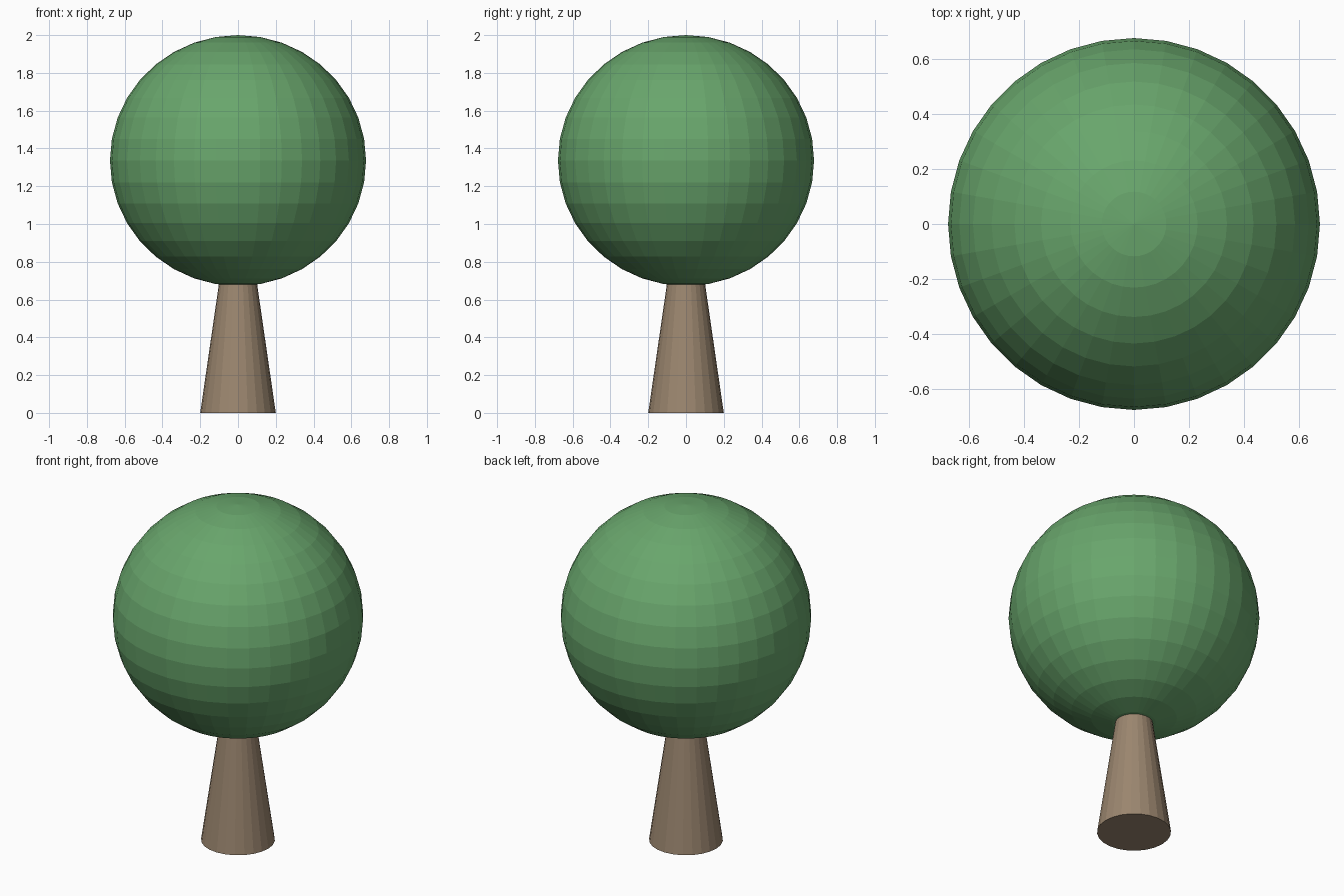
import bpy

if "Cube" in bpy.data.objects:
    bpy.data.objects.remove(bpy.data.objects["Cube"])


def paint(obj, name, color):
    mat = bpy.data.materials.new(name)
    mat.diffuse_color = color
    mat.use_nodes = True
    mat.node_tree.nodes["Principled BSDF"].inputs["Base Color"].default_value = mat.diffuse_color
    obj.data.materials.append(mat)


# Tapered trunk, its top just inside the crown
TRUNK_H = 0.69
bpy.ops.mesh.primitive_cone_add(vertices=24, radius1=0.2, radius2=0.1,
                                depth=TRUNK_H, location=(0, 0, TRUNK_H / 2))
trunk = bpy.context.object
trunk.name = "trunk"
paint(trunk, "bark", (0.33, 0.24, 0.16, 1))

# Round faceted crown, very slightly flattened
bpy.ops.mesh.primitive_uv_sphere_add(segments=36, ring_count=18, radius=1,
                                     location=(0, 0, 1.336))
crown = bpy.context.object
crown.name = "crown"
crown.scale = (0.678, 0.678, 0.664)
bpy.ops.object.transform_apply(location=False, rotation=False, scale=True)
paint(crown, "leaves", (0.14, 0.38, 0.15, 1))
